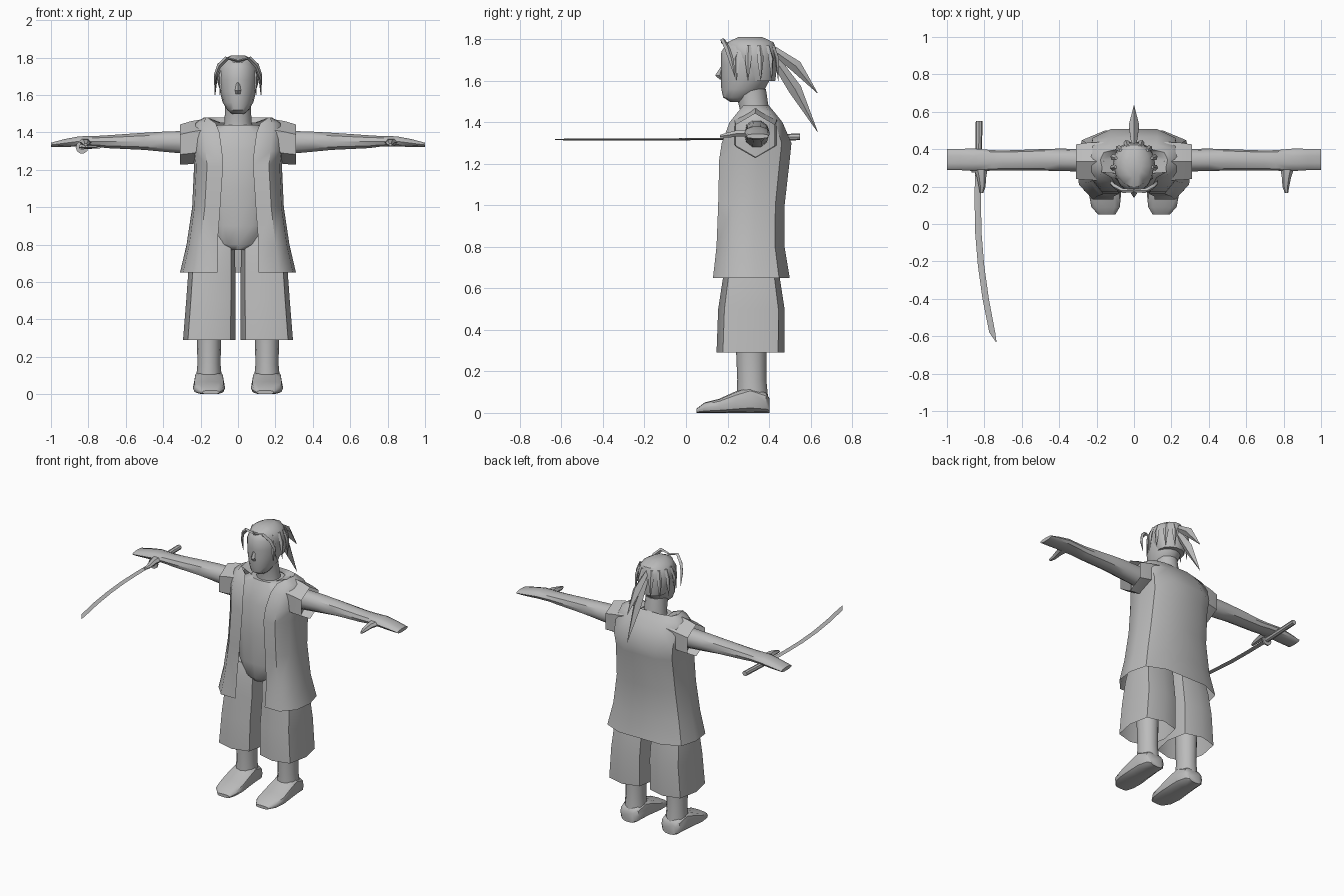
import bpy, bmesh, math
from mathutils import Vector

X, Y, Z = Vector((1, 0, 0)), Vector((0, 1, 0)), Vector((0, 0, 1))
grey = bpy.data.materials.new("plain grey")
grey.diffuse_color = (0.5, 0.5, 0.5, 1)


def finish(name, bm, mirror, angle=40):
    me = bpy.data.meshes.new(name)
    bm.to_mesh(me)
    bm.free()
    me.materials.append(grey)
    ob = bpy.data.objects.new(name, me)
    bpy.context.collection.objects.link(ob)
    if mirror:
        m = ob.modifiers.new("Mirror", 'MIRROR')
        m.use_clip = True
        m.merge_threshold = 0.0005
    bpy.ops.object.select_all(action='DESELECT')
    ob.select_set(True)
    bpy.context.view_layer.objects.active = ob
    bpy.ops.object.shade_smooth_by_angle(angle=math.radians(angle))
    return ob


def loft(name, stations, u, v, n=12, e=1.0, phase=0, caps=(True, True), mirror=False, angle=40):
    """Skin superellipse rings; each station is x, y, z, radius along u, radius along v."""
    bm = bmesh.new()
    rings = []
    for x, y, z, ru, rv in stations:
        ring = []
        for i in range(n):
            a = 2 * math.pi * i / n + math.radians(phase)
            c, s = math.cos(a), math.sin(a)
            c = math.copysign(abs(c) ** e, c) if abs(c) > 1e-6 else 0
            s = math.copysign(abs(s) ** e, s) if abs(s) > 1e-6 else 0
            ring.append(bm.verts.new(Vector((x, y, z)) + u * ru * c + v * rv * s))
        rings.append(ring)
    for a, b in zip(rings, rings[1:]):
        for i in range(n):
            j = (i + 1) % n
            bm.faces.new((a[i], a[j], b[j], b[i]))
    if caps[0]:
        bm.faces.new(rings[0][::-1])
    if caps[1]:
        bm.faces.new(rings[-1])
    bmesh.ops.recalc_face_normals(bm, faces=bm.faces[:])
    return finish(name, bm, mirror, angle)


# Head, nose and neck
loft("head", [(0, .25, 1.497, .03, .035), (0, .245, 1.52, .058, .066), (0, .275, 1.56, .082, .105),
              (0, .29, 1.62, .097, .122), (0, .30, 1.68, .105, .132), (0, .30, 1.74, .102, .13),
              (0, .305, 1.785, .08, .105), (0, .31, 1.805, .03, .05)], X, Y, n=16)
loft("nose", [(0, .175, 1.67, .008, .006), (0, .162, 1.625, .016, .022),
              (0, .172, 1.605, .012, .008)], X, Y, n=4)
loft("neck", [(0, .33, 1.40, .085, .075), (0, .33, 1.46, .072, .07), (0, .31, 1.56, .068, .075)], X, Y)

# Hair: cap, side strands, fringe and ponytail
loft("hair_cap", [(0, .35, 1.60, .088, .082), (0, .34, 1.66, .108, .10), (0, .325, 1.71, .113, .112),
                  (0, .315, 1.75, .108, .122), (0, .31, 1.785, .085, .115), (0, .31, 1.81, .04, .06)],
     X, Y, n=14)
for k, deg in enumerate((-40, -12, 16, 44, 70)):
    a = math.radians(deg)
    out = Vector((math.cos(a), math.sin(a), 0))
    stations = []
    for r, z, t, w in ((.10, 1.77, .008, .010), (.121, 1.71, .010, .017), (.127, 1.60, .001, .001)):
        stations.append((out.x * r, .325 + out.y * r, z, t, w))
    loft("hair_strand_%d" % k, stations, out, Vector((-out.y, out.x, 0)), n=4, mirror=True)
loft("fringe", [(0, .178, 1.782, .008, .012), (.06, .178, 1.797, .012, .012), (.102, .20, 1.755, .014, .013),
                (.122, .218, 1.70, .013, .010), (.125, .235, 1.62, .001, .001)],
     Y, Vector((.7, 0, .7)), n=4, mirror=True)
loft("ponytail_upper", [(0, .41, 1.755, .012, .02), (0, .53, 1.67, .028, .030), (0, .634, 1.54, .001, .001)],
     X, Vector((0, .7, .7)), n=4)
loft("ponytail_lower", [(0, .41, 1.73, .012, .02), (0, .525, 1.56, .028, .032), (0, .634, 1.354, .001, .001)],
     X, Vector((0, .87, .48)), n=4)

# Inner shirt
loft("shirt", [(0, .31, .77, .05, .11), (0, .31, .80, .12, .13), (0, .31, .90, .175, .142),
               (0, .315, 1.1, .195, .147), (0, .33, 1.3, .205, .15), (0, .335, 1.40, .18, .115),
               (0, .33, 1.44, .11, .088)], X, Y, n=16, e=.85)

# Open coat: z, opening x, side x, front y, back y
levels = ((.65, .11, .31, .13, .50), (.80, .11, .275, .147, .475), (1.0, .095, .245, .155, .475),
          (1.22, .08, .235, .16, .50), (1.30, .085, .245, .172, .508), (1.40, .10, .25, .21, .465),
          (1.45, .12, .235, .25, .425), (1.48, .165, .18, .275, .40), (1.45, .085, .10, .27, .40))
bm = bmesh.new()
rows = []
for z, xo, xs, yf, yb in levels:
    d = yb - yf
    section = ((xo, yf), (xo + (xs - xo) * .55, yf), (xs * .95, yf + d * .22), (xs, yf + d * .55),
               (xs * .9, yf + d * .86), (xs * .5, yb), (0, yb))
    rows.append([bm.verts.new((x, y, z)) for x, y in section])
for a, b in zip(rows, rows[1:]):
    for i in range(len(a) - 1):
        bm.faces.new((a[i], a[i + 1], b[i + 1], b[i]))
finish("coat", bm, True, 50)
loft("sleeve", [(.16, .335, 1.36, .12, .115), (.25, .335, 1.345, .115, .115), (.31, .333, 1.335, .107, .107)],
     Y, Z, n=6, phase=30, caps=(False, False), mirror=True)

# Arms with flat hands and thumbs
loft("arm", [(.22, .34, 1.345, .06, .068), (.40, .343, 1.35, .06, .056), (.50, .343, 1.352, .057, .048),
             (.70, .34, 1.35, .053, .036), (.76, .34, 1.352, .055, .03), (.85, .343, 1.352, .06, .028),
             (.93, .345, 1.342, .057, .022), (1.0, .345, 1.333, .055, .012)], Y, Z, n=10, e=.9, mirror=True)
loft("thumb", [(.82, .31, 1.347, .04, .02), (.815, .25, 1.347, .025, .018), (.812, .20, 1.338, .018, .014),
               (.815, .165, 1.333, .009, .008)], X, Z, n=6, mirror=True)

# Wide trousers, legs and feet
loft("trouser_leg", [(.11, .31, .86, .09, .10), (.125, .31, .78, .108, .125), (.14, .315, .65, .126, .137),
                     (.145, .315, .50, .132, .160), (.154, .311, .29, .140, .164)],
     X, Y, n=8, e=.6, caps=(True, False), mirror=True)
loft("lower_leg", [(.155, .315, .50, .07, .078), (.155, .315, .28, .064, .073), (.155, .317, .16, .062, .07),
                   (.155, .32, .05, .072, .078)], X, Y, mirror=True)
loft("foot", [(.155, .402, .035, .05, .035), (.155, .385, .05, .07, .05), (.155, .31, .065, .080, .065),
              (.155, .24, .052, .083, .052), (.155, .16, .034, .086, .034), (.152, .09, .025, .076, .025),
              (.145, .05, .010, .045, .010)], X, Z, n=12, e=.65, mirror=True)

# Curved sword held in the right hand
loft("sword_handle", [(-.828, .55, 1.33, .018, .016), (-.833, .26, 1.322, .018, .016)], X, Z, n=8)
loft("sword_guard", [(-.834, .285, 1.32, .034, .034), (-.834, .275, 1.32, .034, .034)], X, Z, n=10)
loft("sword_blade", [(-.834, .28, 1.32, .017, .005), (-.835, .10, 1.319, .017, .005),
                     (-.832, -.05, 1.318, .017, .005), (-.818, -.22, 1.317, .017, .005),
                     (-.793, -.40, 1.317, .017, .005), (-.758, -.58, 1.317, .016, .004),
                     (-.737, -.63, 1.317, .002, .002)], X, Z, n=4)
